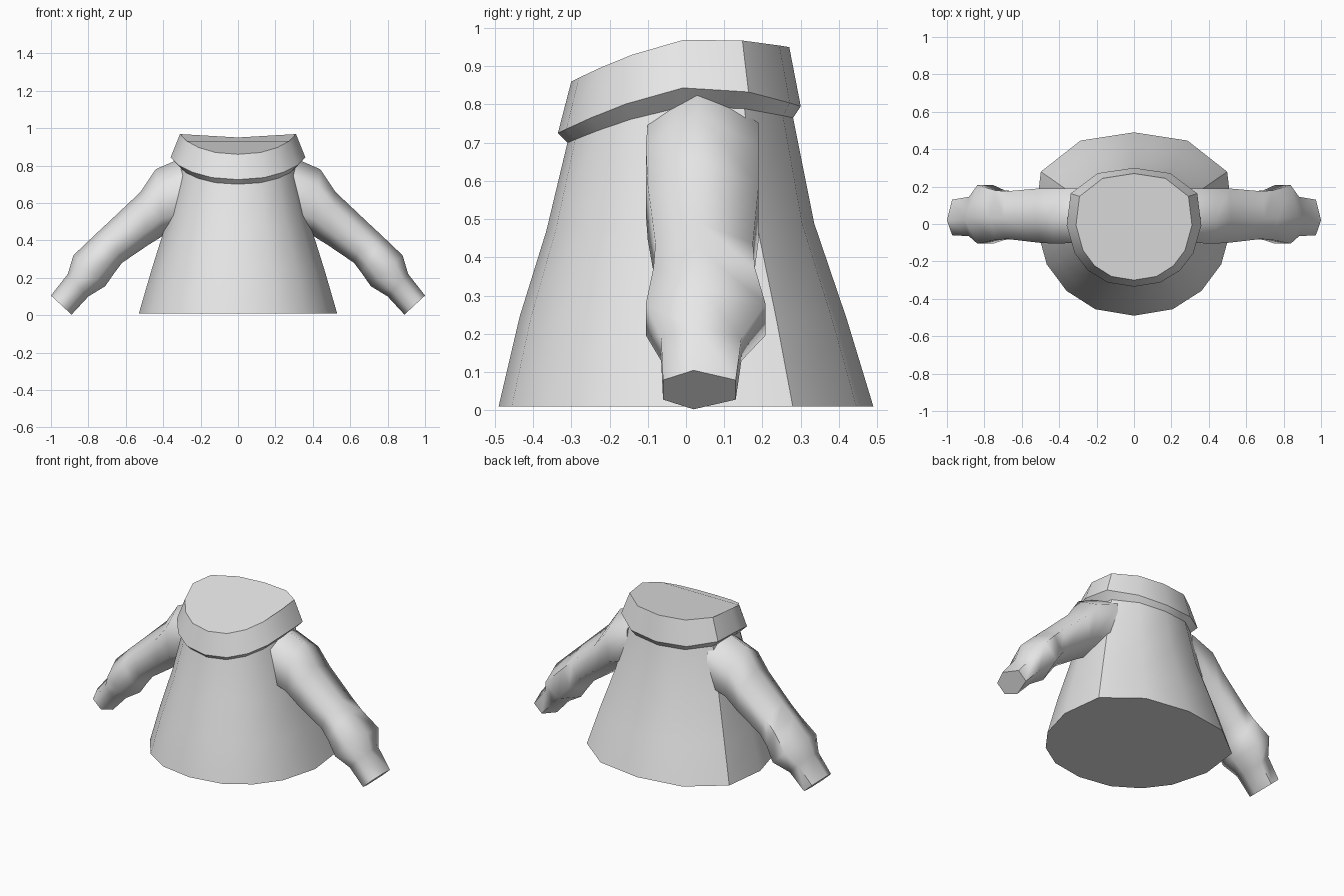
import bpy, bmesh, math
from mathutils import Vector

if "Cube" in bpy.data.objects:
    bpy.data.objects.remove(bpy.data.objects["Cube"])

grey = bpy.data.materials.new("cloth grey")
grey.diffuse_color = (0.8, 0.8, 0.8, 1)
grey.use_nodes = True
grey.node_tree.nodes["Principled BSDF"].inputs["Base Color"].default_value = grey.diffuse_color


def loft(name, rings, smooth_angle):
    """Skin a list of closed rings and cap both ends."""
    bm = bmesh.new()
    loops = [[bm.verts.new(p) for p in ring] for ring in rings]
    n = len(loops[0])
    for a, b in zip(loops, loops[1:]):
        for i in range(n):
            j = (i + 1) % n
            bm.faces.new((a[i], a[j], b[j], b[i]))
    bm.faces.new(loops[0][::-1])
    bm.faces.new(loops[-1])
    bmesh.ops.recalc_face_normals(bm, faces=bm.faces[:])
    mesh = bpy.data.meshes.new(name)
    bm.to_mesh(mesh)
    bm.free()
    mesh.materials.append(grey)
    obj = bpy.data.objects.new(name, mesh)
    bpy.context.collection.objects.link(obj)
    bpy.ops.object.select_all(action='DESELECT')
    obj.select_set(True)
    bpy.context.view_layer.objects.active = obj
    bpy.ops.object.shade_smooth_by_angle(angle=math.radians(smooth_angle))
    return obj


# Fourteen-sided outline of the gown, unit size, front to back
half = [(0, -1), (.39, -.93), (.68, -.73), (.88, -.44), (1, .03), (.94, .57), (.54, .91), (0, 1)]
outline = half + [(-x, y) for x, y in half[-2:0:-1]]


def body_ring(rx, front, back, zf, zs, zb):
    """Ring whose height bends from front (zf) over the sides (zs) to the back (zb)."""
    cy, ry = (front + back) / 2, (back - front) / 2
    ring = []
    for x, y in outline:
        t = max(0, abs(y - .2) / (1.2 if y < .2 else .8))
        z = zs + ((zf if y < .2 else zb) - zs) * t ** 1.5
        ring.append((x * rx, cy + y * ry, z))
    return ring


# Gown with flared skirt and raised collar
loft("gown", [
    body_ring(.53, -.49, .49, .01, .01, .01),
    body_ring(.463, -.435, .42, .245, .24, .24),
    body_ring(.385, -.365, .335, .47, .49, .49),
    body_ring(.315, -.31, .28, .70, .80, .765),
    body_ring(.36, -.335, .30, .725, .85, .795),
    body_ring(.31, -.30, .27, .86, .975, .95),
], 40)

# Sleeve sections: top x, top z, bottom x, bottom z, front y, back y
sections = [
    (.28, .85, .28, .46, -.10, .19),
    (.44, .78, .40, .425, -.105, .19),
    (.52, .66, .48, .375, -.10, .19),
    (.70, .49, .62, .28, -.08, .175),
    (.77, .425, .665, .22, -.085, .18),
    (.88, .32, .71, .155, -.105, .208),
    (.91, .22, .80, .10, -.065, .145),
    (1.0, .105, .89, .003, -.06, .13),
]


def sleeve_ring(side, tx, tz, bx, bz, front, back):
    top, bottom = Vector((tx, 0, tz)), Vector((bx, 0, bz))
    mid_y = (front + back) / 2 - .015
    ring = []
    for u, y in ((0, mid_y), (.25, back), (.75, back), (1, mid_y), (.75, front), (.25, front)):
        p = top.lerp(bottom, u)
        ring.append((side * p.x, y, p.z))
    return ring


# Hexagonal sleeves with flared wrists
for side, label in ((-1, "left"), (1, "right")):
    loft(label + "_sleeve", [sleeve_ring(side, *s) for s in sections], 70)
